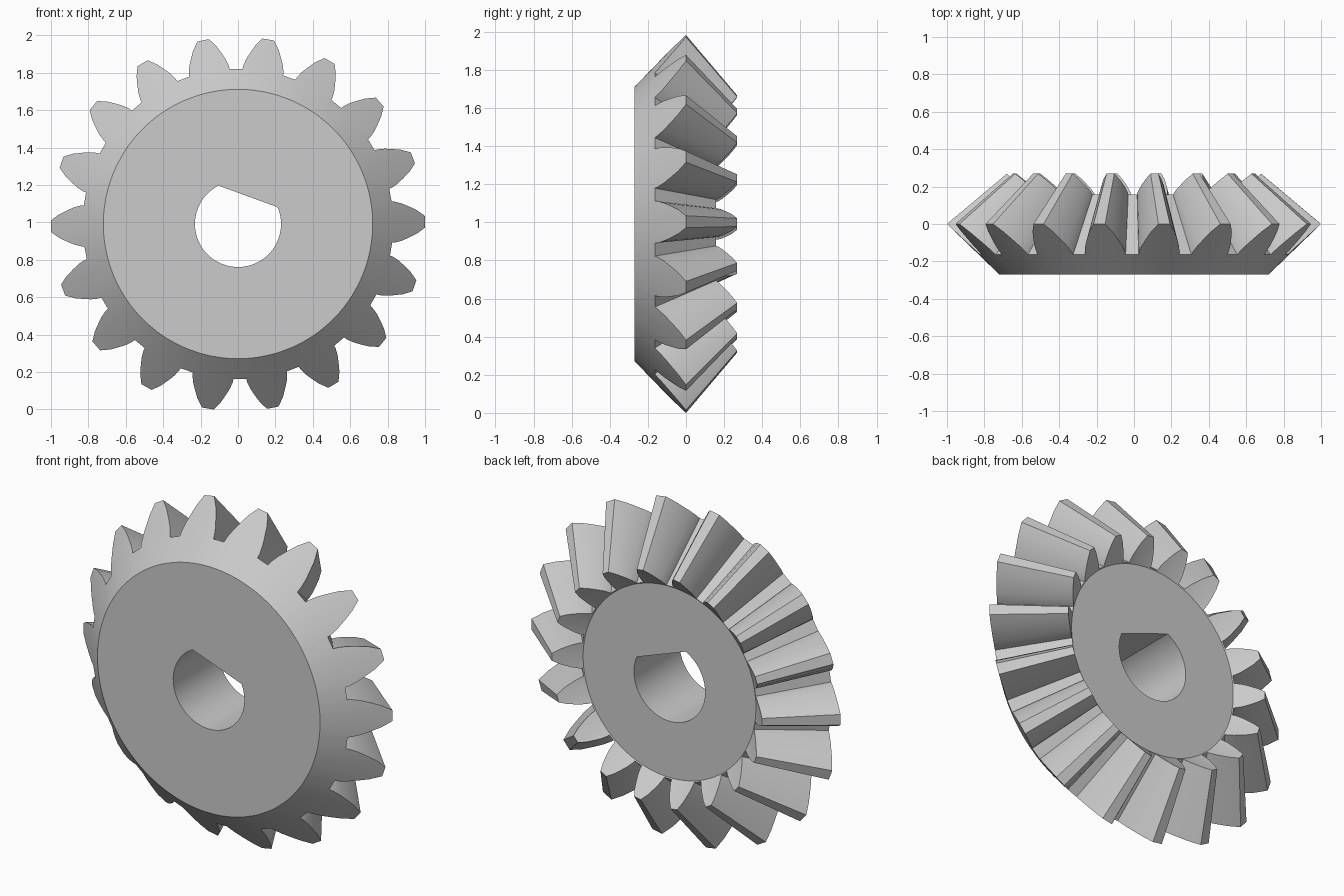
import bpy, bmesh
from math import sin, cos, radians

if "Cube" in bpy.data.objects:
    bpy.data.objects.remove(bpy.data.objects["Cube"])

TEETH, PHASE = 18, 0.7
CENTRE_Z = 0.991
APEX = 0.84                    # point on the axis where all tooth lines meet
SMALL_END = 0.68               # scale of the small tooth end towards the apex
FRONT_Y, FRONT_R = -0.27, 0.72
ROOT_R, TIP_R = 0.83, 1.0
BORE_R, FLAT_DIST, FLAT_ANGLE = 0.23, 0.157, 70

# Half of a tooth: (height fraction, half angle in degrees), root to tip
flank = [(0, 7.6), (0.1, 7.4), (0.3, 6.5), (0.5, 5.3), (0.75, 3.8), (1, 1.8)]
tooth = [(h, -a) for h, a in flank] + [(h, a) for h, a in reversed(flank)]


def bore_radius(angle):
    """Round bore with one flat side."""
    c = cos(radians(angle - FLAT_ANGLE))
    return min(BORE_R, FLAT_DIST / c) if c > 0.1 else BORE_R


def back_cone(r):
    """Depth of the large-end cone at radius r."""
    return FRONT_Y * (TIP_R - r) / (TIP_R - FRONT_R)


def to_small_end(r, y):
    return r * SMALL_END, APEX + (y - APEX) * SMALL_END


# Each angular column is a closed section: bore, front, tooth, back, bore
bm = bmesh.new()
columns = []
for k in range(TEETH):
    for h, offset in tooth:
        angle = 360 / TEETH * k + PHASE + offset
        r = ROOT_R + h * (TIP_R - ROOT_R)
        outer = (r, back_cone(r))
        hub_r = ROOT_R - 0.008
        hub = to_small_end(hub_r, back_cone(hub_r))
        bore = bore_radius(angle)
        section = [(bore, FRONT_Y), (FRONT_R, FRONT_Y), outer,
                   to_small_end(*outer), hub, (bore, hub[1])]
        a = radians(angle)
        columns.append([bm.verts.new((q * cos(a), y, q * sin(a) + CENTRE_Z))
                        for q, y in section])

for i, col in enumerate(columns):
    nxt = columns[(i + 1) % len(columns)]
    for j in range(len(col)):
        m = (j + 1) % len(col)
        bm.faces.new((col[j], nxt[j], nxt[m], col[m]))
bmesh.ops.recalc_face_normals(bm, faces=bm.faces)

mesh = bpy.data.meshes.new("bevel_gear")
bm.to_mesh(mesh)
bm.free()
gear = bpy.data.objects.new("bevel_gear", mesh)
bpy.context.collection.objects.link(gear)

# Plain grey metal
grey = bpy.data.materials.new("plain_grey")
grey.use_nodes = True
colour = (0.6, 0.6, 0.6, 1)
grey.diffuse_color = colour
grey.node_tree.nodes["Principled BSDF"].inputs["Base Color"].default_value = colour
mesh.materials.append(grey)

bpy.context.view_layer.objects.active = gear
gear.select_set(True)
bpy.ops.object.shade_smooth_by_angle(angle=radians(25))
